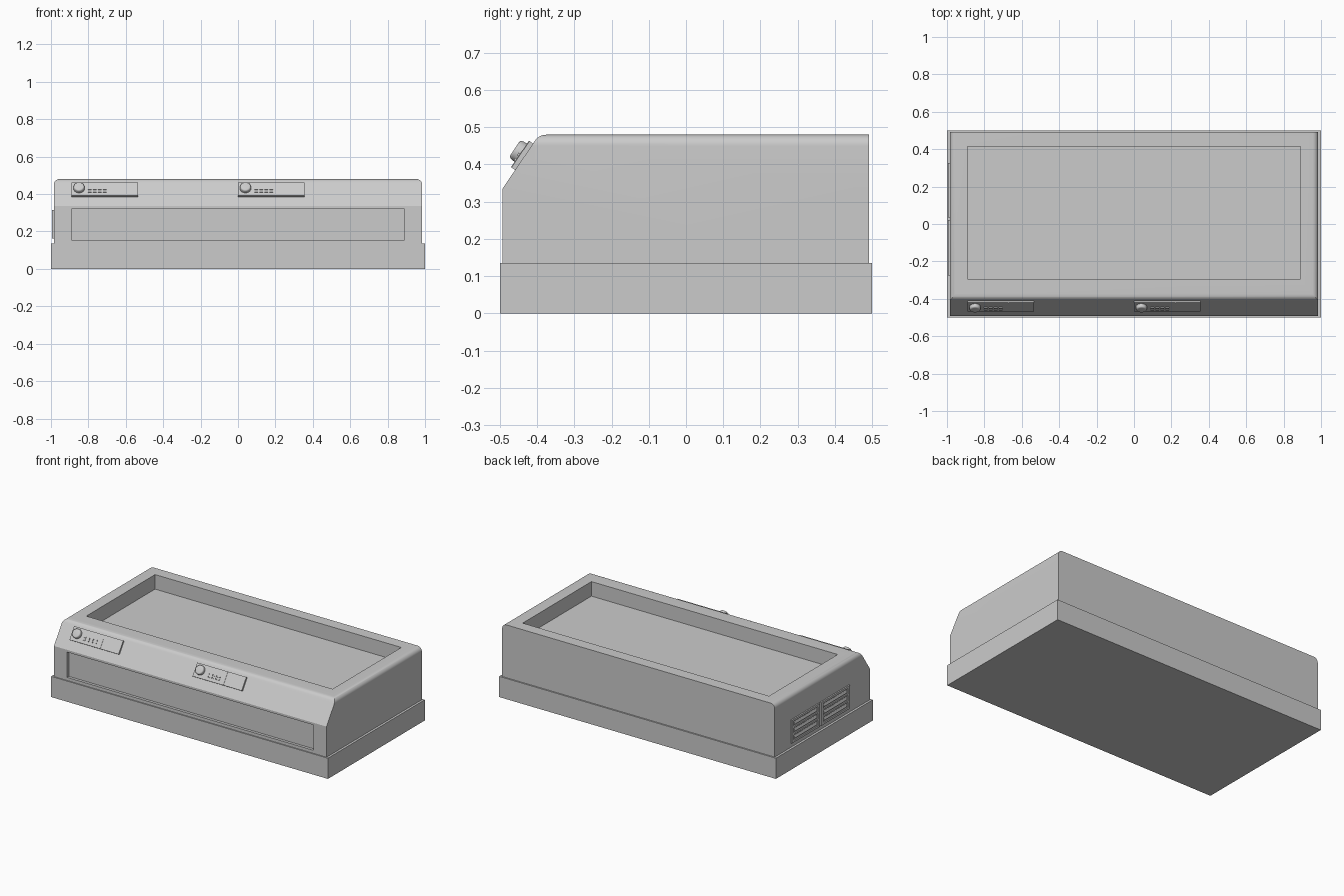
import bpy, bmesh, math
from mathutils import Matrix, Vector

if "Cube" in bpy.data.objects:
    bpy.data.objects.remove(bpy.data.objects["Cube"])


def finish(name, bm):
    bmesh.ops.recalc_face_normals(bm, faces=bm.faces)
    mesh = bpy.data.meshes.new(name)
    bm.to_mesh(mesh)
    bm.free()
    ob = bpy.data.objects.new(name, mesh)
    bpy.context.collection.objects.link(ob)
    return ob


def box(name, lo, hi, frame=Matrix()):
    lo, hi = Vector(lo), Vector(hi)
    bm = bmesh.new()
    size = Matrix.Diagonal((*(hi - lo), 1))
    bmesh.ops.create_cube(bm, size=1, matrix=frame @ Matrix.Translation((lo + hi) / 2) @ size)
    return finish(name, bm)


def extrude(name, points, direction):
    bm = bmesh.new()
    face = bm.faces.new([bm.verts.new(p) for p in points])
    out = bmesh.ops.extrude_face_region(bm, geom=[face])
    bmesh.ops.translate(bm, verts=[v for v in out['geom'] if isinstance(v, bmesh.types.BMVert)], vec=direction)
    return finish(name, bm)


def boolean(ob, cutter, operation='DIFFERENCE'):
    cutter.hide_render = True
    mod = ob.modifiers.new('cut', 'BOOLEAN')
    mod.operation, mod.object, mod.solver = operation, cutter, 'EXACT'
    bpy.context.view_layer.objects.active = ob
    bpy.ops.object.modifier_apply(modifier=mod.name)
    bpy.data.objects.remove(cutter, do_unlink=True)


def smooth(ob):
    bpy.ops.object.select_all(action='DESELECT')
    ob.select_set(True)
    bpy.context.view_layer.objects.active = ob
    bpy.ops.object.shade_smooth_by_angle(angle=math.radians(30))


# Plinth
box('base_plinth', (-1, -0.5, 0), (1, 0.5, 0.135))

# Housing: sloped front profile with a rounded brow
a, b, c = Vector((-0.405, 0.465)), Vector((-0.394, 0.48)), Vector((-0.372, 0.48))
brow = [a * (1 - t) ** 2 + b * 2 * t * (1 - t) + c * t * t for t in (i / 6 for i in range(7))]
side = [(-0.493, 0.13), (-0.493, 0.335)] + [tuple(p) for p in brow] + [(0.491, 0.48), (0.491, 0.13)]
housing = extrude('housing', [(-0.985, y, z) for y, z in side], (1.97, 0, 0))

# Round the long top side edges by intersecting with a rounded front outline
R = 0.03
arc = [(0.985 - R + R * math.cos(t), 0.48 - R + R * math.sin(t))
       for t in (math.pi / 2 * i / 8 for i in range(9))]
outline = [(0.985, 0.0)] + arc
outline += [(-x, z) for x, z in reversed(outline)]
boolean(housing, extrude('outline_cutter', [(x, -1, z) for x, z in outline], (0, 2, 0)), 'INTERSECT')

# Top tray and front panel recesses
boolean(housing, box('tray_cutter', (-0.89, -0.295, 0.385), (0.89, 0.415, 0.6)))
boolean(housing, box('front_cutter', (-0.89, -0.6, 0.155), (0.89, -0.475, 0.32)))
smooth(housing)

# Control panels lying on the slope (local x along, y up the slope, z outward)
slope = math.atan2(0.13, 0.088)
for side_name, x0 in (('left', -0.89), ('middle', 0.0)):
    frame = Matrix.Translation((x0, -0.435, 0.4207)) @ Matrix.Rotation(slope, 4, 'X')
    box(f'{side_name}_control_panel', (0, -0.043, -0.005), (0.355, 0.043, 0.012), frame)
    box(f'{side_name}_panel_divider', (0.220, -0.043, 0.010), (0.223, 0.043, 0.0135), frame)
    # Knob
    bm = bmesh.new()
    bmesh.ops.create_cone(bm, cap_ends=True, segments=32, radius1=0.03, radius2=0.028, depth=0.022)
    rim = [e for e in bm.edges if all(v.co.z > 0 for v in e.verts)]
    bmesh.ops.bevel(bm, geom=rim, offset=0.008, segments=4, profile=0.5, affect='EDGES')
    bm.transform(frame @ Matrix.Translation((0.04, 0.004, 0.022)))
    smooth(finish(f'{side_name}_knob', bm))
    # Buttons in two rows
    for row, v in enumerate((-0.019, -0.003)):
        for col in range(4):
            u = 0.088 + col * 0.027
            box(f'{side_name}_button_{row}_{col}', (u, v - 0.004, 0.010),
                (u + 0.018, v + 0.004, 0.018), frame)

# Louvred vents on the left side
for name, y0, y1 in (('front_vent', -0.275, 0.022), ('rear_vent', 0.035, 0.325)):
    vent = box(name, (-0.994, y0, 0.163), (-0.98, y1, 0.315))
    for i in range(3):
        z = 0.177 + i * 0.045
        boolean(vent, box('slot_cutter', (-1.1, y0 + 0.02, z), (-0.986, y1 - 0.02, z + 0.034)))
        # Tilted slat inside each slot
        frame = Matrix.Translation((-0.988, 0, z + 0.017)) @ Matrix.Rotation(math.radians(20), 4, 'Y')
        box(f'{name}_slat_{i}', (-0.003, y0 + 0.03, -0.009), (0.003, y1 - 0.03, 0.009), frame)
